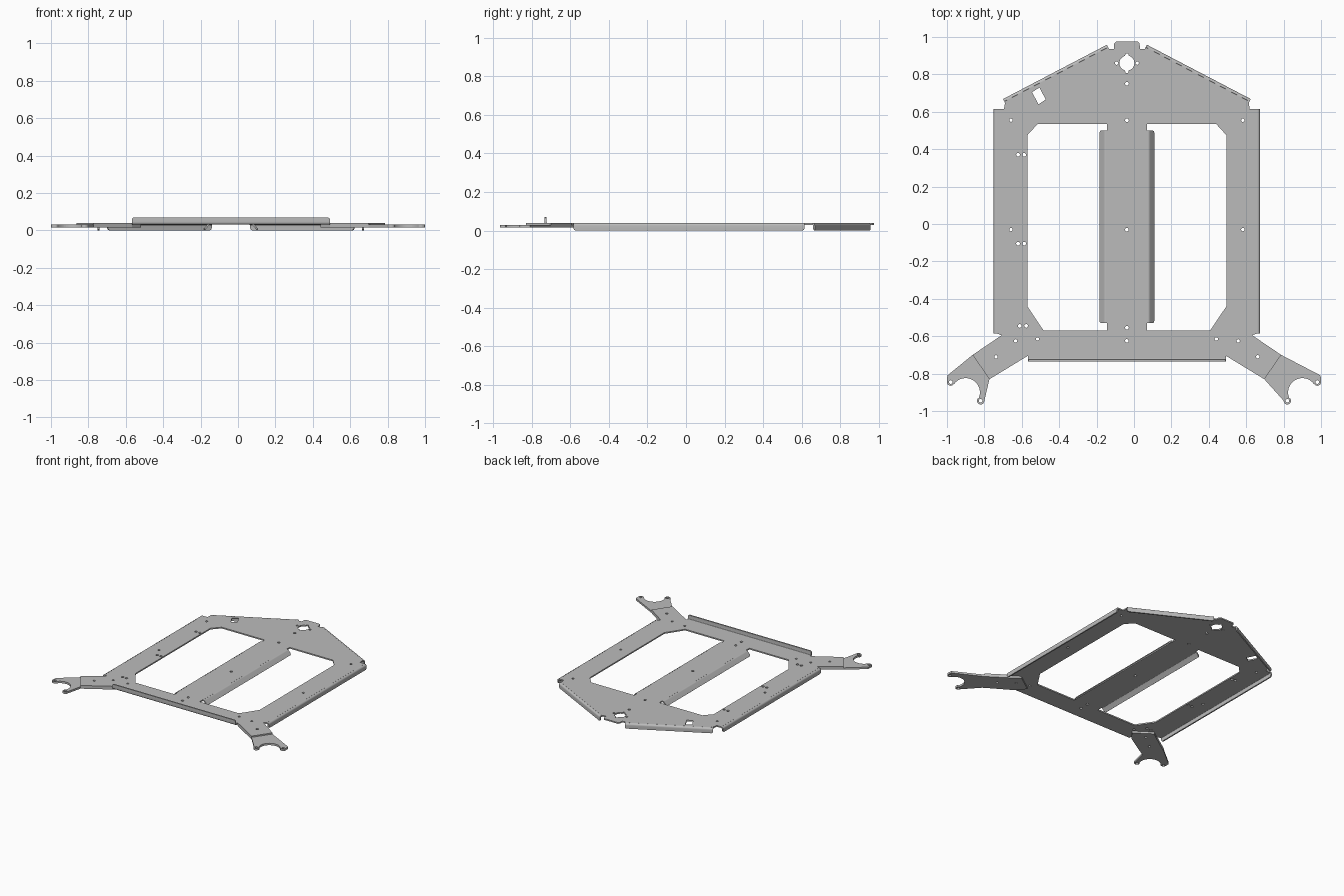
import bpy, bmesh
from math import sin, cos, radians, pi
from mathutils import Vector

default_cube = bpy.data.objects.get("Cube")
if default_cube:
    bpy.data.objects.remove(default_cube)

MID = -0.038          # symmetry axis of the sheet frame
SHEET = 0.01          # sheet thickness
SHEET_Z = 0.035       # middle height of the sheet
SIDES = {"left": 1, "right": -1}

steel = bpy.data.materials.new("sheet grey")
steel.use_nodes = True
grey = (0.5, 0.5, 0.5, 1)
steel.diffuse_color = grey
steel.node_tree.nodes["Principled BSDF"].inputs["Base Color"].default_value = grey


def add_mesh(name, mesh):
    obj = bpy.data.objects.new(name, mesh)
    mesh.materials.clear()
    mesh.materials.append(steel)
    bpy.context.scene.collection.objects.link(obj)
    return obj


def arc(x, y, r, start, end, steps):
    """Points along an arc, angles in degrees."""
    angles = [radians(start + (end - start) * i / steps) for i in range(steps + 1)]
    return [(x + r * cos(a), y + r * sin(a)) for a in angles]


def hole(x, y, r=0.01):
    return arc(x, y, r, 0, 360, 16)[:-1]


def frame_points(points, side):
    """Move points from the frame axis to the model, on one side."""
    return [(MID + side * x, y) for x, y in points]


def cut_sheet(name, loops, z, thickness):
    """Flat sheet from an outline and its inner cut-outs."""
    curve = bpy.data.curves.new(name + " outline", "CURVE")
    curve.dimensions = "2D"
    curve.fill_mode = "BOTH"
    curve.extrude = thickness / 2
    for loop in loops:
        spline = curve.splines.new("POLY")
        spline.points.add(len(loop) - 1)
        for point, (x, y) in zip(spline.points, loop):
            point.co = (x, y, 0, 1)
        spline.use_cyclic_u = True
    helper = bpy.data.objects.new(name + " helper", curve)
    mesh = bpy.data.meshes.new_from_object(helper)
    bpy.data.objects.remove(helper)
    bpy.data.curves.remove(curve)
    bm = bmesh.new()
    bm.from_mesh(mesh)
    bmesh.ops.remove_doubles(bm, verts=bm.verts, dist=1e-5)
    bmesh.ops.recalc_face_normals(bm, faces=bm.faces)
    for face in bm.faces:
        face.smooth = False
    bm.to_mesh(mesh)
    bm.free()
    obj = add_mesh(name, mesh)
    obj.location.z = z
    return obj


def bent_flange(name, start, end, outward, length, bend=90, up=-1):
    """Sheet lip that leaves an edge, bends and runs on straight."""
    start, end = Vector((*start, SHEET_Z)), Vector((*end, SHEET_Z))
    along = (end - start).normalized()
    out = Vector((*outward, 0)).normalized()
    radius, steps, corner = 0.01, 6, 0.012
    profile = []
    for i in range(steps + 1):
        a = radians(bend * i / steps)
        profile.append((radius * sin(a), radius * (1 - cos(a)), 0))
    a = radians(bend)
    x, h, _ = profile[-1]
    for run, inset in ((length - corner, 0), (length - corner / 3, corner / 3), (length, corner)):
        profile.append((x + run * cos(a), h + run * sin(a), inset))
    bm = bmesh.new()
    rows = []
    for x, h, inset in profile:
        shift = out * x + Vector((0, 0, up * h))
        rows.append([bm.verts.new(start + shift + along * inset),
                     bm.verts.new(end + shift - along * inset)])
    for a, b in zip(rows, rows[1:]):
        bm.faces.new((a[0], a[1], b[1], b[0]))
    mesh = bpy.data.meshes.new(name)
    bm.to_mesh(mesh)
    bm.free()
    obj = add_mesh(name, mesh)
    solid = obj.modifiers.new("sheet thickness", "SOLIDIFY")
    solid.thickness = SHEET
    solid.offset = 0
    solid.use_even_offset = True
    bpy.ops.object.select_all(action="DESELECT")
    obj.select_set(True)
    bpy.context.view_layer.objects.active = obj
    bpy.ops.object.modifier_apply(modifier=solid.name)
    bpy.ops.object.shade_smooth_by_angle(angle=radians(30))
    return obj


# Half outlines of the frame, measured from its axis
half = [(.53, -.72), (.53, -.705), (.735, -.83), (.825, -.7), (.67, -.595), (.697, -.585),
        (.697, .615), (.657, .615), (.652, .645), (.655, .655), (.1, .945),
        (.095, .935), (.07, .937), (.068, .965), (.058, .975)]
window = [(.532, .475), (.477, .535), (.107, .535), (.107, .5), (.112, .5), (.112, -.53),
          (.107, -.53), (.107, -.57), (.445, -.57), (.532, -.44)]

# Main frame with windows, bolt holes, shaft hole and slot
loops = [frame_points(half, 1) + frame_points(half[::-1], -1)]
for side in SIDES.values():
    loops.append(frame_points(window, side))
    bolts = [(.62, .555), (.62, -.03), (.595, -.625), (.478, -.615), (.7, -.71), (.055, .86)]
    for x, y in frame_points(bolts, side):
        loops.append(hole(x, y, 0.009))
for y in (.75, .555, -.03, -.555, -.625):
    loops.append(hole(MID, y))
for x, y in ((-.62, .37), (-.62, -.105), (-.61, -.545)):
    loops += [hole(x, y), hole(x + 0.033, y)]
shaft = []
for i in range(48):
    a = 2 * pi * i / 48
    r = 0.052 if abs(sin(a)) > 0.97 else 0.04
    shaft.append((MID + r * cos(a), .86 + r * sin(a)))
loops.append(shaft)
loops.append([(-.545, .705), (-.505, .73), (-.472, .665), (-.511, .64)])
cut_sheet("main_frame", loops, SHEET_Z, SHEET)

# Front lip turned upward
bent_flange("front_lip", (MID - .53, -.72), (MID + .53, -.72), (0, -1), .025, up=1)

for label, side in SIDES.items():
    # Side, rear slanted and centre beam lips turned downward
    a, b = frame_points([(.697, -.585), (.697, .615)], side)
    bent_flange(label + "_side_lip", a, b, (side, 0), .025)
    a, b = frame_points([(.655, .655), (.1, .945)], side)
    bent_flange(label + "_rear_lip", a, b, (side * .463, .886), .025)
    a, b = frame_points([(.112, -.53), (.112, .5)], side)
    bent_flange(label + "_beam_lip", a, b, (side, 0), .036, bend=50)

    # Forked foot bracket bolted under the frame corner
    inner = frame_points([(.735, -.83), (.53, -.705), (.48, -.64), (.61, -.55),
                          (.67, -.595), (.825, -.7)], side)
    fork = ([(.998, -.81)] + arc(.98, -.845, .02, 10, -145, 8)
            + arc(.9, -.9, .076, 33, 205, 20) + arc(.82, -.945, .02, 29, -180, 10))
    outline = inner + [(side * x, y) for x, y in fork]
    holes = [hole(side * x, y) for x, y in ((.98, -.845), (.82, -.945))]
    holes += [hole(x, y, .009) for x, y in frame_points([(.7, -.71), (.595, -.625)], side)]
    cut_sheet(label + "_foot_bracket", [outline] + holes, 0.0225, 0.015)
